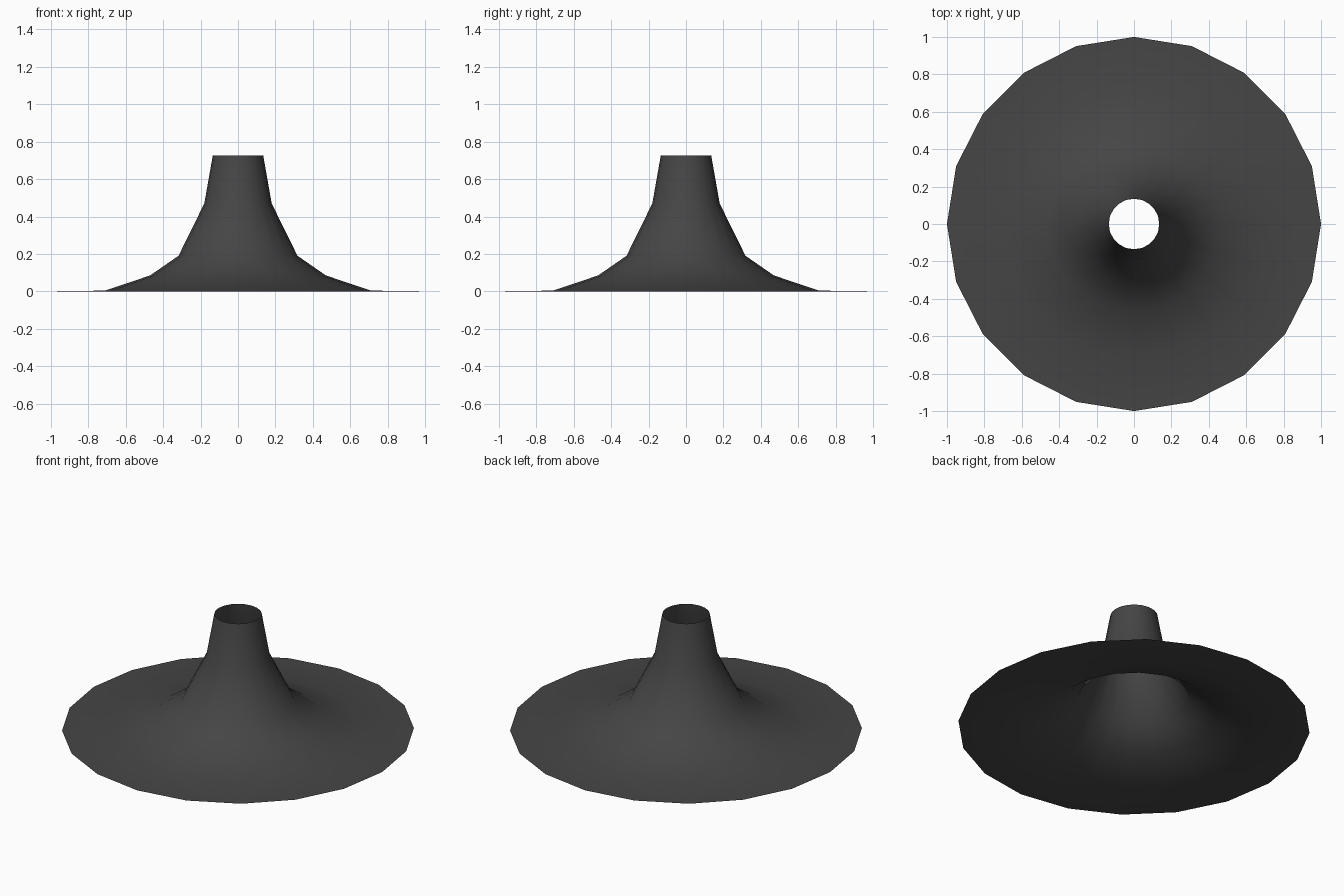
import bpy, bmesh, math

if "Cube" in bpy.data.objects:
    bpy.data.objects.remove(bpy.data.objects["Cube"])

SIDES = 20
# (radius, height) from the outer rim up to the open neck
PROFILE = [(1.0, 0.0), (0.71, 0.004), (0.47, 0.085), (0.318, 0.19), (0.18, 0.47), (0.135, 0.725)]

# Flared open shell, revolved around z
bm = bmesh.new()
rings = []
for r, z in PROFILE:
    rings.append([bm.verts.new((r * math.cos(math.tau * i / SIDES),
                                r * math.sin(math.tau * i / SIDES), z)) for i in range(SIDES)])
for low, high in zip(rings, rings[1:]):
    for i in range(SIDES):
        j = (i + 1) % SIDES
        bm.faces.new((low[i], low[j], high[j], high[i])).smooth = True

mesh = bpy.data.meshes.new("flared_funnel")
bm.to_mesh(mesh)
bm.free()
funnel = bpy.data.objects.new("flared_funnel", mesh)
bpy.context.collection.objects.link(funnel)

# Dark grey finish
mat = bpy.data.materials.new("dark_grey")
mat.diffuse_color = (0.06, 0.06, 0.06, 1)
mat.use_nodes = True
mat.node_tree.nodes["Principled BSDF"].inputs["Base Color"].default_value = mat.diffuse_color
mesh.materials.append(mat)
